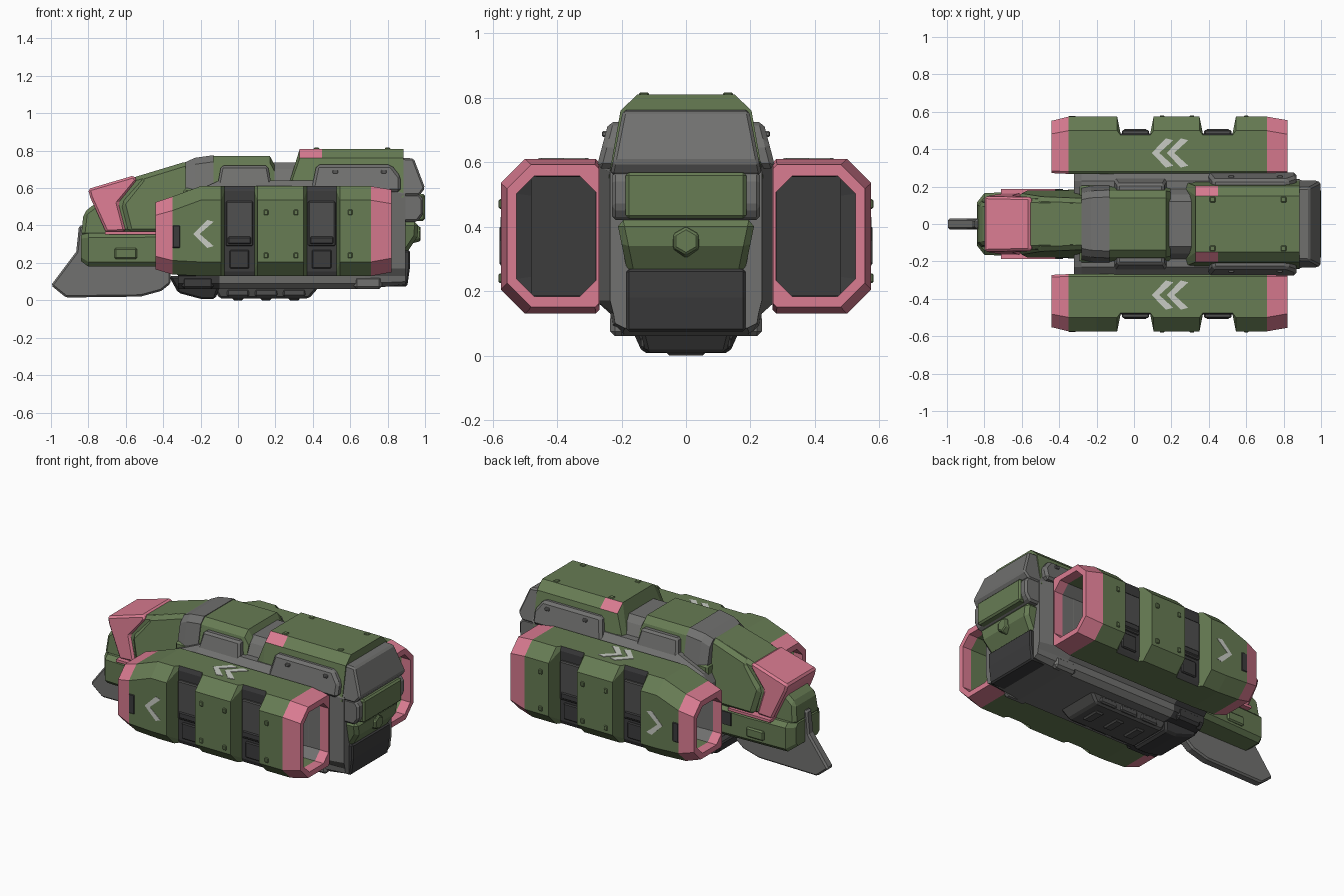
import bpy, bmesh, math

def mat(name, r, g, b):
    m = bpy.data.materials.new(name)
    m.diffuse_color = (r, g, b, 1)
    return m

GREEN = mat("olive green", 0.135, 0.2, 0.088)
PINK = mat("dusty pink", 0.7, 0.2, 0.285)
GREY = mat("mid grey", 0.165, 0.165, 0.16)
SLATE = mat("slate grey", 0.08, 0.08, 0.079)
DARK = mat("charcoal", 0.045, 0.045, 0.046)
PALE = mat("pale marking", 0.58, 0.6, 0.55)

def finish(name, bm, mats, bevel=0.0, rule=None):
    bmesh.ops.recalc_face_normals(bm, faces=bm.faces[:])
    bm.normal_update()
    if rule:
        for f in bm.faces:
            f.material_index = rule(f.calc_center_median(), f.normal)
    me = bpy.data.meshes.new(name)
    bm.to_mesh(me)
    bm.free()
    for m in mats:
        me.materials.append(m)
    ob = bpy.data.objects.new(name, me)
    bpy.context.collection.objects.link(ob)
    if bevel:
        b = ob.modifiers.new("chamfer", 'BEVEL')
        b.width, b.segments, b.limit_method = bevel, 1, 'ANGLE'
        b.angle_limit = math.radians(35)
    return ob

def prism(name, prof, w0, w1, m, bevel=0.012):
    """XZ profile mirrored across y=0; half width goes from w0 (bottom) to w1 (top)."""
    z0, z1 = min(p[1] for p in prof), max(p[1] for p in prof)
    w = lambda z: w0 + (w1 - w0) * (z - z0) / (z1 - z0)
    bm = bmesh.new()
    a = [bm.verts.new((x, -w(z), z)) for x, z in prof]
    b = [bm.verts.new((x, w(z), z)) for x, z in prof]
    bm.faces.new(a)
    bm.faces.new(b[::-1])
    n = len(prof)
    for i in range(n):
        j = (i + 1) % n
        bm.faces.new((a[i], b[i], b[j], a[j]))
    return finish(name, bm, [m], bevel)

def box(name, x0, x1, y0, y1, z0, z1, m, bevel=0.008):
    bm = bmesh.new()
    bmesh.ops.create_cube(bm, size=1)
    for v in bm.verts:
        v.co = ((x0 + x1) / 2 + v.co.x * (x1 - x0), (y0 + y1) / 2 + v.co.y * (y1 - y0),
                (z0 + z1) / 2 + v.co.z * (z1 - z0))
    return finish(name, bm, [m], bevel)

def bridge(bm, rings):
    for a, b in zip(rings, rings[1:]):
        for i in range(len(a)):
            j = (i + 1) % len(a)
            bm.faces.new((a[i], a[j], b[j], b[i]))

def loft(name, sections, mats, bevel=0.0, rule=None):
    """Sections are (x, half outline of (y, z)) mirrored across y=0."""
    bm = bmesh.new()
    rings = []
    for x, half in sections:
        pts = half + [(-y, z) for y, z in half[::-1]]
        rings.append([bm.verts.new((x, y, z)) for y, z in pts])
    bridge(bm, rings)
    bm.faces.new(rings[0])
    bm.faces.new(rings[-1])
    return finish(name, bm, mats, bevel, rule)

# Central hull
def hull(top):
    return [(0.2, 0.06), (0.23, 0.09), (0.235, 0.13), (0.28, 0.17), (0.28, top - 0.05), (0.23, top)]
tail = [(0.19, 0.085), (0.22, 0.1), (0.225, 0.13), (0.235, 0.17), (0.235, 0.57), (0.22, 0.62)]
loft("central_hull", [(-0.32, hull(0.5)), (-0.28, hull(0.56)), (-0.1, hull(0.64)), (0.45, hull(0.64)),
                      (0.68, hull(0.64)), (0.895, tail)], [GREY, DARK], 0,
     lambda c, n: 1 if c.z < 0.16 and c.x < -0.1 else 0)

# Nose: jaw, face, cowl, pink hood
def oct_half(w, z0, z1, c):
    return [(w - c, z0), (w, z0 + c), (w, z1 - c), (w - c, z1)]
loft("nose_jaw", [(-0.84, oct_half(0.115, 0.21, 0.35, 0.02)), (-0.80, oct_half(0.165, 0.18, 0.36, 0.025)),
                  (-0.55, oct_half(0.175, 0.18, 0.36, 0.025)), (-0.3, oct_half(0.185, 0.18, 0.37, 0.025))], [GREEN])
prism("nose_face", [(-0.84, 0.34), (-0.825, 0.47), (-0.76, 0.52), (-0.6, 0.52), (-0.6, 0.34)], 0.125, 0.11, GREEN, 0.02)
prism("nose_cowl_front", [(-0.69, 0.36), (-0.78, 0.55), (-0.78, 0.59), (-0.29, 0.738), (-0.2, 0.74), (-0.2, 0.36)],
      0.15, 0.13, GREEN, 0.02)
prism("nose_cowl_rear", [(-0.585, 0.36), (-0.625, 0.52), (-0.525, 0.645), (-0.52, 0.667), (-0.29, 0.738),
                         (-0.2, 0.74), (-0.2, 0.36)], 0.183, 0.135, GREEN, 0.025)
prism("nose_hood", [(-0.705, 0.362), (-0.79, 0.55), (-0.802, 0.595), (-0.555, 0.668), (-0.54, 0.64),
                    (-0.64, 0.52), (-0.60, 0.368)], 0.165, 0.142, PINK, 0.012)
prism("hood_lower_trim", [(-0.71, 0.352), (-0.71, 0.368), (-0.42, 0.368), (-0.42, 0.352)], 0.186, 0.186, PINK, 0)
for s in (-1, 1):
    box("jaw_lug", -0.66, -0.54, s * 0.172 - 0.012, s * 0.172 + 0.012, 0.22, 0.28, GREEN)
    box("jaw_slot", -0.44, -0.38, s * 0.18 - 0.008, s * 0.18 + 0.008, 0.26, 0.34, DARK, 0)

# Keel fin below the nose
prism("keel_fin", [(-1.0, 0.08), (-0.865, 0.26), (-0.85, 0.4), (-0.78, 0.4), (-0.7, 0.25), (-0.36, 0.22),
                   (-0.36, 0.09), (-0.41, 0.05), (-0.52, 0.02), (-0.92, 0.015)], 0.03, 0.026, GREY, 0.01)

# Upper deck
def deck(w0, w1, zt):
    return [(w0, 0.58), (w1 + 0.022, zt - 0.035), (w1 - 0.015, zt)]
loft("neck_band", [(-0.282, deck(0.195, 0.145, 0.738)), (-0.23, deck(0.205, 0.155, 0.762)),
                   (-0.13, deck(0.215, 0.16, 0.776))], [GREY])
prism("neck_base", [(-0.3, 0.3), (-0.29, 0.6), (-0.1, 0.6), (-0.1, 0.3)], 0.215, 0.205, GREEN)
loft("mid_deck", [(-0.14, deck(0.21, 0.155, 0.772)), (0.17, deck(0.21, 0.155, 0.772)),
                  (0.195, deck(0.21, 0.15, 0.725))], [GREEN])
prism("mid_shoulder", [(-0.12, 0.56), (-0.09, 0.72), (0.16, 0.72), (0.19, 0.56)], 0.262, 0.215, GREY, 0.012)
loft("deck_recess", [(0.18, deck(0.215, 0.135, 0.738)), (0.34, deck(0.215, 0.135, 0.738))], [GREY])
rear = [(0.24, 0.55), (0.203, 0.76), (0.15, 0.81)]
loft("rear_deck", [(0.275, [(0.235, 0.5), (0.225, 0.6), (0.19, 0.63)]), (0.33, rear), (0.45, rear), (0.885, rear)],
     [GREEN, PINK], 0,
     lambda c, n: 1 if 0.34 < c.x < 0.45 and n.z > 0.4 and abs(n.y) > 0.4 else 0)
prism("rear_shoulder", [(0.39, 0.58), (0.42, 0.725), (0.82, 0.725), (0.87, 0.66), (0.87, 0.58)],
      0.278, 0.24, GREY, 0.015)

# Tail
prism("tail_cap", [(0.87, 0.56), (0.87, 0.763), (0.94, 0.758), (1.0, 0.6), (0.97, 0.56)], 0.235, 0.195, GREY, 0.01)
prism("tail_flank", [(0.86, 0.42), (0.86, 0.57), (0.97, 0.57), (0.99, 0.54), (0.99, 0.46), (0.96, 0.42)],
      0.23, 0.23, GREY)
box("tail_plate", 0.9, 1.0, -0.187, 0.187, 0.425, 0.568, GREEN, 0.01)
prism("tail_lower_block", [(0.84, 0.25), (0.84, 0.42), (0.965, 0.42), (0.96, 0.34), (0.9, 0.25)], 0.18, 0.215, GREEN, 0.02)
bm = bmesh.new()
bmesh.ops.create_cone(bm, cap_ends=True, segments=6, radius1=0.058, radius2=0.042, depth=0.06)
for v in bm.verts:
    x, y, z = v.co
    v.co = (0.945 + z, x, 0.355 + y)
finish("tail_boss", bm, [GREEN], 0.006)
prism("tail_hatch", [(0.7, 0.075), (0.7, 0.26), (0.92, 0.268), (0.92, 0.18), (0.905, 0.075)], 0.185, 0.185, DARK, 0.008)

# Underside
prism("belly_pan", [(-0.37, 0.13), (-0.32, 0.04), (-0.2, 0.008), (-0.12, 0.008), (-0.08, 0.13)], 0.135, 0.19, DARK)
prism("belly_keel", [(-0.14, 0.09), (-0.1, 0.01), (0.38, 0.01), (0.45, 0.09)], 0.125, 0.145, SLATE)
for x in (-0.06, 0.09, 0.24):
    box("belly_block", x, x + 0.12, -0.14, 0.14, 0.02, 0.06, SLATE)
    box("belly_rib", x + 0.03, x + 0.09, -0.06, 0.06, 0.0, 0.03, SLATE)
for s in (-1, 1):
    box("belly_lug", 0.62, 0.77, s * 0.21 - 0.025, s * 0.21 + 0.025, 0.06, 0.13, GREY, 0.015)
    box("belly_front_lug", -0.3, -0.13, s * 0.21 - 0.025, s * 0.21 + 0.025, 0.06, 0.13, DARK, 0.015)

# Side pods: hollow loft with two window notches in the outer wall
def ring8(y0, y1, z0, z1, ci, co):
    return [(y0, z0 + ci), (y0 + ci, z0), (y1 - co, z0), (y1, z0 + co),
            (y1, z1 - co), (y1 - co, z1), (y0 + ci, z1), (y0, z1 - ci)]

WINDOWS = ((-0.09, 0.105), (0.35, 0.545))
full = ring8(0.268, 0.574, 0.13, 0.61, 0.012, 0.075)
notch = [(0.268, 0.142), (0.28, 0.13), (0.475, 0.13), (0.485, 0.155), (0.485, 0.585), (0.475, 0.61),
         (0.28, 0.61), (0.268, 0.598)]
outer = [(-0.44, ring8(0.272, 0.552, 0.165, 0.525, 0.012, 0.07)),
         (-0.35, ring8(0.268, 0.574, 0.138, 0.555, 0.012, 0.075)), (-0.2, full)]
for a, b in WINDOWS:
    outer += [(a, full), (a + 0.018, notch), (b - 0.018, notch), (b, full)]
outer += [(0.71, full), (0.82, ring8(0.27, 0.555, 0.15, 0.592, 0.012, 0.075))]
hole = ring8(0.279, 0.525, 0.183, 0.557, 0.05, 0.055)
core = ring8(0.285, 0.475, 0.19, 0.55, 0.05, 0.055)
front_hole = ring8(0.279, 0.52, 0.198, 0.49, 0.05, 0.055)
inner = [(0.82, hole), (0.76, hole), (0.59, hole), (0.58, core), (-0.12, core), (-0.13, front_hole),
         (-0.38, front_hole), (-0.44, front_hole)]

def pod_rule(c, n):
    side = abs(c.y)
    if 0.4 < side < 0.5 and abs(n.y) > 0.9:
        return 2  # window backs
    if 0.276 < side < 0.526 and 0.182 < c.z < 0.558 and -0.38 < c.x < 0.76:
        return 3 if side < 0.31 else (2 if abs(n.x) > 0.5 else 0)  # duct walls
    return 1 if c.x < -0.355 or c.x > 0.715 else 0

def chevron(name, tip, d, h, t, place):
    """Flat arrow plate; place maps (u, v, depth) to 3D."""
    pts = [(tip, 0), (tip + d, h), (tip + d + t, h - 0.01), (tip + t, 0), (tip + d + t, 0.01 - h), (tip + d, -h)]
    bm = bmesh.new()
    lo = [bm.verts.new(place(u, v, 0)) for u, v in pts]
    hi = [bm.verts.new(place(u, v, 0.005)) for u, v in pts]
    bridge(bm, [lo, hi])
    for r in (lo, hi):
        bm.faces.new((r[0], r[1], r[2], r[3]))
        bm.faces.new((r[0], r[3], r[4], r[5]))
    finish(name, bm, [PALE])

for s, side in ((-1, "front"), (1, "back")):
    bm = bmesh.new()
    rings = [[bm.verts.new((x, s * y, z)) for y, z in pts] for x, pts in outer + inner]
    bridge(bm, rings + [rings[0]])
    finish(side + "_pod_shell", bm, [GREEN, PINK, DARK, GREY], 0, pod_rule)
    # dark plug closing the duct
    ys = sorted((s * 0.28, s * 0.48))
    box(side + "_pod_plug", -0.14, 0.6, ys[0], ys[1], 0.185, 0.555, DARK, 0)
    # window louvres
    for a, b in WINDOWS:
        for z0, z1, dx, dy, m in ((0.29, 0.53, 0.025, 0.502, SLATE), (0.3, 0.34, 0.035, 0.508, DARK),
                                  (0.17, 0.27, 0.045, 0.495, DARK)):
            ys = sorted((s * 0.46, s * dy))
            box(side + "_pod_louvre", a + dx, b - dx, ys[0], ys[1], z0, z1, m, 0.006)
    # slot and bolts on the outer wall
    ys = sorted((s * 0.55, s * 0.578))
    box(side + "_pod_slot", -0.35, -0.31, ys[0], ys[1], 0.28, 0.4, DARK, 0.004)
    for x, z in ((0.15, 0.47), (0.31, 0.47), (0.15, 0.24), (0.31, 0.24), (0.6, 0.47), (0.6, 0.24)):
        ys = sorted((s * 0.56, s * 0.581))
        box(side + "_pod_bolt", x - 0.012, x + 0.012, ys[0], ys[1], z - 0.015, z + 0.015, GREEN, 0.004)
    # markings
    chevron(side + "_side_chevron", -0.24, 0.075, 0.075, 0.035, lambda u, v, d: (u, s * (0.571 + d), 0.355 + v))
    for tip in (0.095, 0.175):
        chevron(side + "_top_chevron", tip, 0.075, 0.078, 0.04, lambda u, v, d: (u, s * 0.38 + v, 0.608 + d))
    # small deck lugs
    for x, y, z, m in ((0.52, 0.246, 0.69, GREY), (0.78, 0.246, 0.69, GREY), (0.42, 0.13, 0.81, GREEN), (0.8, 0.13, 0.81, GREEN)):
        box(side + "_deck_lug", x - 0.015, x + 0.015, s * y - 0.015, s * y + 0.015, z - 0.012, z + 0.006, m, 0.004)
